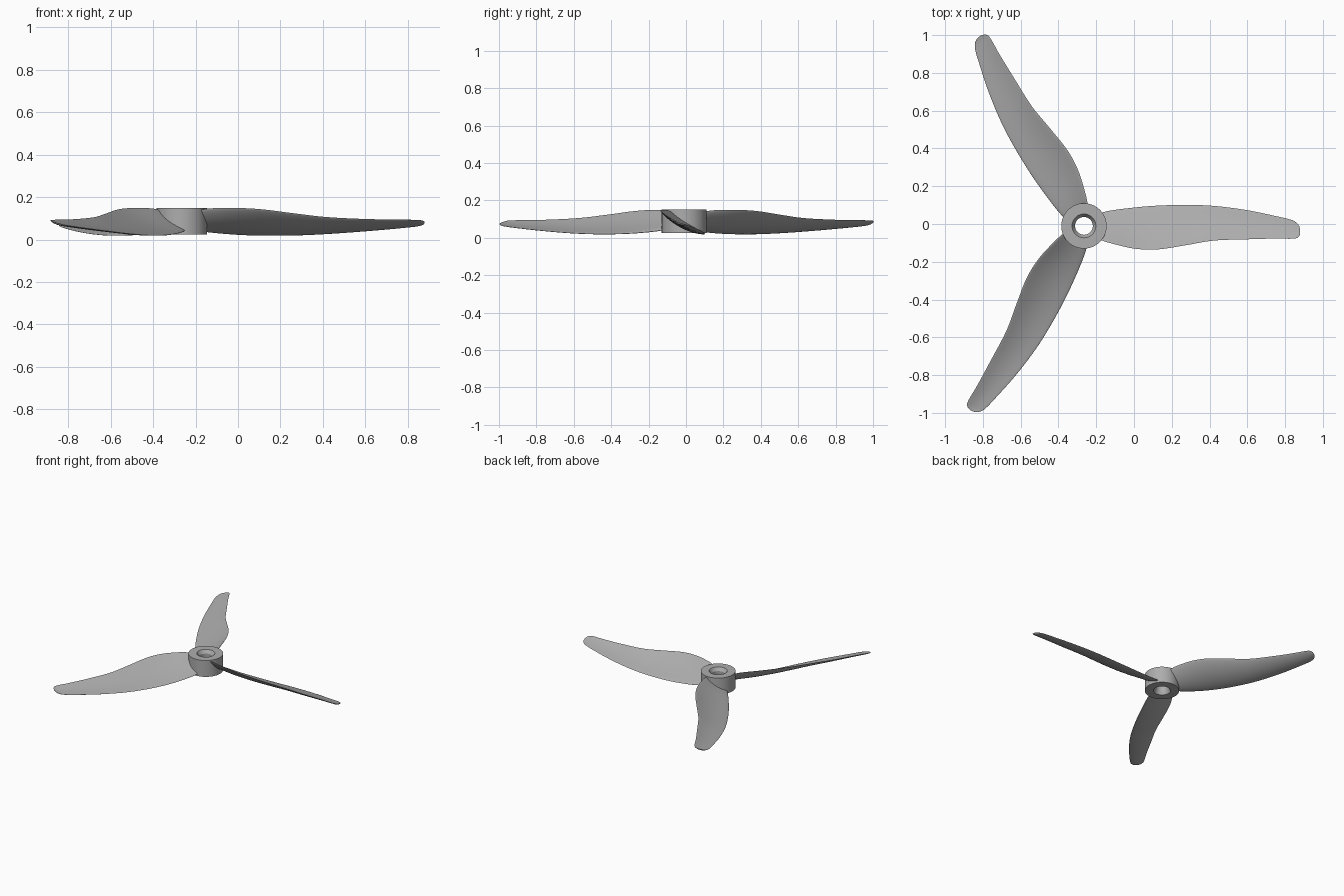
import bpy
import bmesh
import math
from mathutils import Matrix, Vector

cube = bpy.data.objects.get("Cube")
if cube:
    bpy.data.objects.remove(cube)

CENTRE = Vector((-0.265, -0.01, 0))

grey = bpy.data.materials.new("plain grey")
grey.use_nodes = True
colour = (0.42, 0.42, 0.42, 1)
grey.diffuse_color = colour
grey.node_tree.nodes["Principled BSDF"].inputs["Base Color"].default_value = colour


def add_object(name, bm, angle):
    bmesh.ops.recalc_face_normals(bm, faces=bm.faces)
    mesh = bpy.data.meshes.new(name)
    bm.to_mesh(mesh)
    bm.free()
    mesh.materials.append(grey)
    obj = bpy.data.objects.new(name, mesh)
    bpy.context.collection.objects.link(obj)
    bpy.ops.object.select_all(action="DESELECT")
    obj.select_set(True)
    bpy.context.view_layer.objects.active = obj
    bpy.ops.object.shade_smooth_by_angle(angle=math.radians(angle))
    return obj


def bridge_rings(bm, rings):
    for a, b in zip(rings, rings[1:]):
        for i in range(len(a)):
            j = (i + 1) % len(a)
            bm.faces.new((a[i], a[j], b[j], b[i]))


# Hub: turned profile with a chamfered bore
def make_hub(segments=64):
    profile = [(0.12, 0.025), (0.12, 0.15), (0.063, 0.15), (0.047, 0.125),
               (0.047, 0.05), (0.06, 0.025)]
    bm = bmesh.new()
    rings = []
    for r, z in profile:
        angles = [math.tau * i / segments for i in range(segments)]
        rings.append([bm.verts.new((r * math.cos(a), r * math.sin(a), z)) for a in angles])
    bridge_rings(bm, rings + rings[:1])
    hub = add_object("hub", bm, 30)
    hub.location = CENTRE


# Blade stations: x, low edge y, high edge y, low edge z, high edge z
STATIONS = [
    (-0.19, 0.055, -0.08, 0.045, 0.138),
    (-0.13, 0.07, -0.10, 0.035, 0.147),
    (0.0, 0.087, -0.13, 0.024, 0.149),
    (0.12, 0.097, -0.135, 0.02, 0.142),
    (0.27, 0.101, -0.113, 0.021, 0.123),
    (0.42, 0.096, -0.088, 0.028, 0.106),
    (0.6, 0.073, -0.081, 0.041, 0.097),
    (0.75, 0.042, -0.077, 0.054, 0.094),
    (0.835, 0.021, -0.078, 0.063, 0.093),
    (0.862, 0.005, -0.074, 0.068, 0.091),
    (0.875, -0.012, -0.062, 0.074, 0.087),
    (0.88, -0.03, -0.045, 0.079, 0.083),
]


def smooth_stations(rows, steps=5):
    pts = [Vector(r) for r in rows]
    out = []
    for i in range(len(pts) - 1):
        p, q = pts[i], pts[i + 1]
        before, after = pts[max(i - 1, 0)], pts[min(i + 2, len(pts) - 1)]
        h = q[0] - p[0]
        m = (q - before) * (h / (q[0] - before[0]))
        n = (after - p) * (h / (after[0] - p[0]))
        for k in range(steps):
            t = k / steps
            out.append(p * (2*t**3 - 3*t*t + 1) + m * (t**3 - 2*t*t + t)
                       + q * (3*t*t - 2*t**3) + n * (t**3 - t*t))
    return out + [pts[-1]]


# Blade: twisted, bowed airfoil sections lofted along the span
def make_blade(name, angle, count=18):
    bm = bmesh.new()
    rings = []
    for x, y_low, y_high, z_low, z_high in smooth_stations(STATIONS):
        low, high = Vector((x, y_low, z_low)), Vector((x, y_high, z_high))
        along = high - low
        chord = along.length
        up = Vector((0, -along.z, along.y)).normalized()
        if up.z < 0:
            up.negate()
        thick = min(0.024 - 0.015 * (x + 0.2), chord * 0.12)
        ring = []
        for i in range(2 * count):
            a = math.pi * i / count
            u = (1 - math.cos(a)) / 2
            bow = -0.28 * chord * u * (1 - u)
            half = 0.5 * thick * math.sin(a) * (1.15 - 0.3 * u)
            ring.append(bm.verts.new(low + along * u + up * (bow + half) - CENTRE))
        rings.append(ring)
    bridge_rings(bm, rings)
    bm.faces.new(rings[0])
    bm.faces.new(rings[-1])
    bm.transform(Matrix.Rotation(angle, 4, "Z"))
    blade = add_object(name, bm, 50)
    blade.location = CENTRE


make_hub()
for index, label in enumerate(("left_blade", "back_blade", "front_blade")):
    make_blade(label, index * math.tau / 3)
